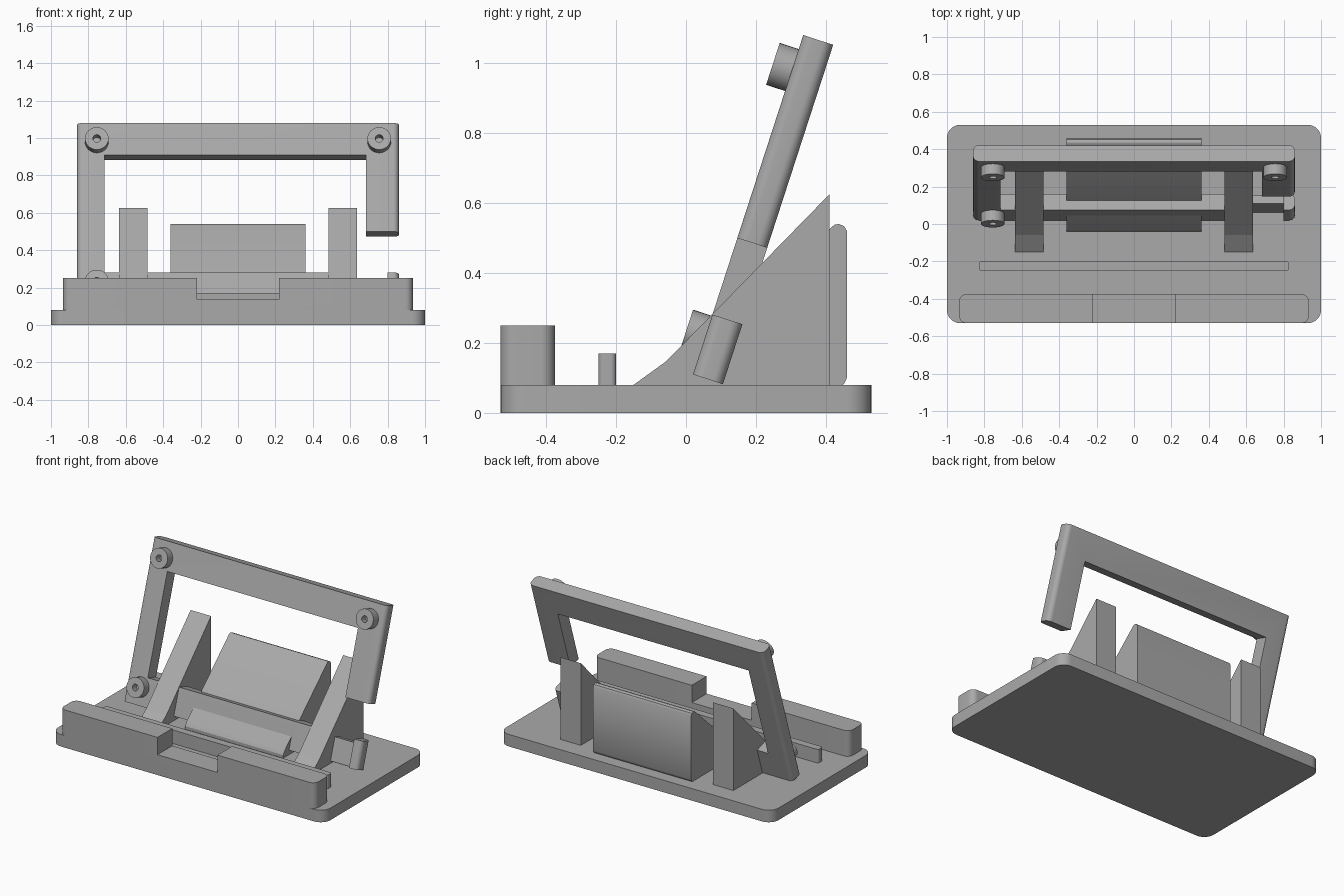
import bpy
import bmesh
import math
from mathutils import Vector, Matrix

if "Cube" in bpy.data.objects:
    bpy.data.objects.remove(bpy.data.objects["Cube"])

grey = bpy.data.materials.new("plain_grey")
grey.use_nodes = True
GREY = (0.4, 0.4, 0.4, 1)
grey.diffuse_color = GREY
grey.node_tree.nodes["Principled BSDF"].inputs["Base Color"].default_value = GREY

# Frame axes: width, thickness (towards the back) and length along the tilted legs
TILT = math.radians(18)
LEAN = Matrix.Translation((0, 0.02, 0.11)) @ Matrix.Rotation(-TILT, 4, 'X')
# Maps a side profile (y, z) extruded along x
SIDE = Matrix(((0, 0, 1, 0), (1, 0, 0, 0), (0, 1, 0, 0), (0, 0, 0, 1)))


def prism(name, outline, low, high, matrix=Matrix()):
    """Extrude a 2D outline from low to high, then place it."""
    bm = bmesh.new()
    face = bm.faces.new([bm.verts.new((p[0], p[1], low)) for p in outline])
    top = bmesh.ops.extrude_face_region(bm, geom=[face])["geom"]
    verts = [v for v in top if isinstance(v, bmesh.types.BMVert)]
    bmesh.ops.translate(bm, verts=verts, vec=(0, 0, high - low))
    bm.transform(matrix)
    bmesh.ops.recalc_face_normals(bm, faces=bm.faces)
    mesh = bpy.data.meshes.new(name)
    bm.to_mesh(mesh)
    bm.free()
    mesh.materials.append(grey)
    obj = bpy.data.objects.new(name, mesh)
    bpy.context.collection.objects.link(obj)
    return obj


def rounded(x0, x1, y0, y1, r, steps=8):
    pts = []
    corners = ((x1 - r, y1 - r), (x0 + r, y1 - r), (x0 + r, y0 + r), (x1 - r, y0 + r))
    for i, (cx, cy) in enumerate(corners):
        for s in range(steps + 1):
            a = (i + s / steps) * math.pi / 2
            pts.append((cx + r * math.cos(a), cy + r * math.sin(a)))
    return pts


def box(x0, x1, y0, y1):
    return [(x0, y0), (x1, y0), (x1, y1), (x0, y1)]


def circle(cx, cy, r, n=32):
    return [(cx + r * math.cos(i * math.tau / n), cy + r * math.sin(i * math.tau / n))
            for i in range(n)]


def cut(obj, cutter):
    cutter.hide_render = True
    mod = obj.modifiers.new("cut", 'BOOLEAN')
    mod.operation = 'DIFFERENCE'
    mod.solver = 'EXACT'
    mod.object = cutter
    activate(obj)
    bpy.ops.object.modifier_apply(modifier=mod.name)
    bpy.data.objects.remove(cutter)


def activate(obj):
    bpy.ops.object.select_all(action='DESELECT')
    obj.select_set(True)
    bpy.context.view_layer.objects.active = obj


def smooth(obj):
    activate(obj)
    bpy.ops.object.shade_smooth_by_angle(angle=math.radians(30))


# Base plate
base = prism("base_plate", rounded(-1, 1, -0.53, 0.53, 0.07), 0, 0.08)

# Front wall with a full-depth centre notch
wall = prism("front_wall", rounded(-0.935, 0.935, -0.53, -0.375, 0.04), 0.07, 0.25)
cut(wall, prism("notch_cutter", box(-0.22, 0.22, -0.6, -0.3), 0.135, 0.4))

# Low rail behind the wall
rail = prism("low_rail", rounded(-0.83, 0.83, -0.25, -0.2, 0.015), 0.07, 0.17)

# Pair of sloped supports
support = [(-0.15, 0.08), (-0.06, 0.145), (-0.015, 0.19), (0.41, 0.625), (0.41, 0.07), (-0.15, 0.07)]
for side, x in (("right", -0.635), ("left", 0.485)):
    prism(side + "_support", support, x, x + 0.15, SIDE)

# Central sloped block with rounded top and foot
block_profile = [(-0.04, 0.07), (-0.04, 0.1), (-0.025, 0.125), (0.415, 0.53), (0.425, 0.538),
                 (0.437, 0.54), (0.452, 0.534), (0.46, 0.52), (0.46, 0.1), (0.453, 0.085), (0.44, 0.07)]
block = prism("centre_block", block_profile, -0.36, 0.36, SIDE)

# Leaning frame: solid slab, window, gap in the left leg, worn lower bar
frame = prism("leaning_frame", rounded(-0.86, 0.86, 0, 0.09, 0.03), 0, 1.02, LEAN)
cut(frame, prism("window_cutter", box(-0.715, 0.685, -0.1, 0.2), 0.18, 0.84, LEAN))
cut(frame, prism("gap_cutter", box(0.6, 1, -0.1, 0.2), 0.18, 0.41, LEAN))
cut(frame, prism("wear_cutter", box(0.6, 0.8, -0.1, 0.045), -0.1, 0.3, LEAN))
cut(frame, prism("edge_cutter", box(0.6, 0.8, -0.1, 0.2), 0.15, 0.3, LEAN))

# Round bosses with screw holes on the frame front
FACE = LEAN @ Matrix.Rotation(math.pi / 2, 4, 'X')
bosses = []
for name, x, u in (("upper_right", -0.755, 0.915), ("upper_left", 0.755, 0.915),
                   ("lower_right", -0.755, 0.113)):
    boss = prism(name + "_boss", circle(x, u, 0.063), -0.01, 0.057, FACE)
    cut(boss, prism("hole_cutter", circle(x, u, 0.021, 20), 0.01, 0.1, FACE))
    bosses.append(boss)

for obj in [base, wall, rail, block, frame] + bosses:
    smooth(obj)
